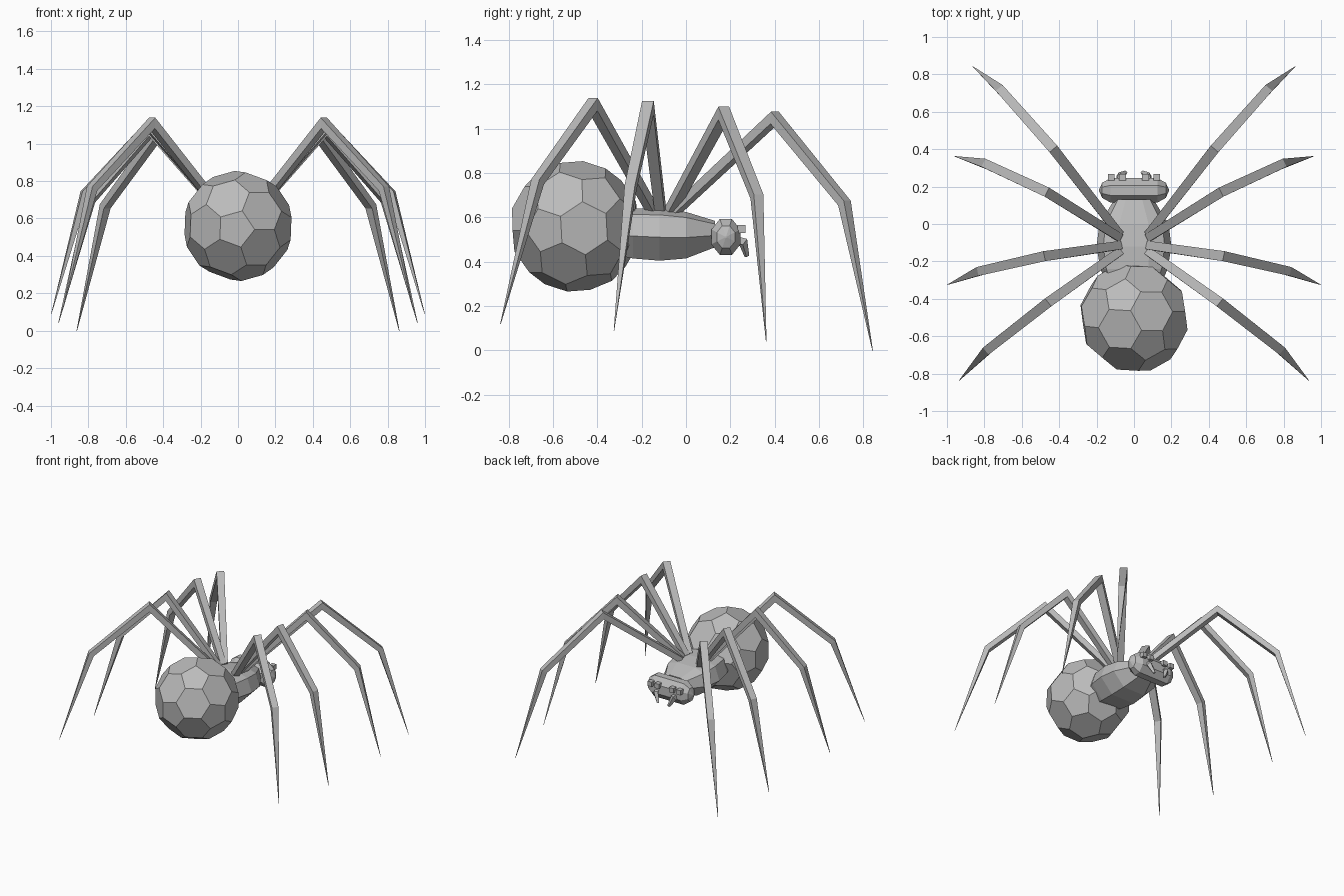
import bpy, bmesh, math
from mathutils import Vector, Matrix

if "Cube" in bpy.data.objects:
    bpy.data.objects.remove(bpy.data.objects["Cube"])

GREY = bpy.data.materials.new("body_grey")
GREY.diffuse_color = (0.5, 0.5, 0.5, 1)
GREY.use_nodes = True
GREY.node_tree.nodes["Principled BSDF"].inputs["Base Color"].default_value = GREY.diffuse_color


def finish(name, bm):
    bmesh.ops.recalc_face_normals(bm, faces=bm.faces)
    me = bpy.data.meshes.new(name)
    bm.to_mesh(me)
    bm.free()
    me.materials.append(GREY)
    ob = bpy.data.objects.new(name, me)
    bpy.context.collection.objects.link(ob)
    return ob


def loft(name, rings):
    """Skin a list of equal-length point rings and cap both ends."""
    bm = bmesh.new()
    rows = [[bm.verts.new(p) for p in r] for r in rings]
    n = len(rows[0])
    for a, b in zip(rows, rows[1:]):
        for i in range(n):
            j = (i + 1) % n
            bm.faces.new((a[i], a[j], b[j], b[i]))
    bm.faces.new(rows[0][::-1])
    bm.faces.new(rows[-1])
    return finish(name, bm)


def limb(name, path, widths, thick):
    """Square-section limb with mitred joints along a bent path."""
    pts = [Vector(p) for p in path]
    flat = pts[-1] - pts[0]
    side = Vector((flat.y, -flat.x, 0)).normalized()
    segs = [(b - a).normalized() for a, b in zip(pts, pts[1:])]
    rings = []
    for i, p in enumerate(pts):
        d0, d1 = segs[max(i - 1, 0)], segs[min(i, len(segs) - 1)]
        t = (d0 + d1).normalized()
        up = side.cross(t).normalized() / max(t.dot(d1), 0.3)
        s, u = side * widths[i] / 2, up * thick[i] / 2
        rings.append([p + s + u, p - s + u, p - s - u, p + s - u])
    return loft(name, rings)


def frame(a, f):
    a = a.normalized()
    c = a.cross(f).normalized()
    return Matrix((a, c.cross(a), c)).transposed()


# Abdomen: football-style polyhedron, cut from an icosahedron
ico = bmesh.new()
bmesh.ops.create_icosphere(ico, subdivisions=1, radius=0.342)
ico.verts.ensure_lookup_table()
v0 = ico.verts[0]
source = frame(v0.co, v0.link_faces[0].calc_center_median())
a0, a1 = math.radians(-29), math.radians(8.4)
target = frame(Vector((math.cos(a0), math.sin(a0), -0.06)),
               Vector((math.cos(a1), math.sin(a1), -0.03)))
turn = target @ source.transposed()
ball = bmesh.new()
for e in ico.edges:
    p, q = (v.co for v in e.verts)
    for k in (1 / 3, 2 / 3):
        ball.verts.new(turn @ p.lerp(q, k) + Vector((0, -0.5, 0.56)))
ico.free()
bmesh.ops.convex_hull(ball, input=ball.verts)
bmesh.ops.dissolve_limit(ball, angle_limit=0.03, verts=ball.verts, edges=ball.edges)
finish("abdomen", ball)

# Thorax: eight-sided tapering body (y, half width, bottom, top)
section = [(0.42, 1), (0.82, 0.88), (1, 0.45), (0.5, 0)]
section += [(-u, h) for u, h in reversed(section)]
stations = [(-0.31, 0.15, 0.43, 0.63), (-0.24, 0.18, 0.415, 0.64),
            (-0.12, 0.2, 0.405, 0.64), (0.0, 0.185, 0.415, 0.625),
            (0.13, 0.105, 0.465, 0.585)]
loft("thorax", [[(u * w, y, lo + h * (hi - lo)) for u, h in section]
                for y, w, lo, hi in stations])

# Head: wide faceted barrel across x with pointed ends
loft("head", [[(x, 0.18 + 0.071 * r * math.cos(a), 0.512 + 0.088 * r * math.sin(a))
               for a in (math.radians(22.5 + 45 * k) for k in range(8))]
              for x, r in ((-0.187, 0.05), (-0.17, 0.62), (-0.125, 1),
                           (0.125, 1), (0.17, 0.62), (0.187, 0.05))])

# Eyes: row of four small blocks on the upper front of the head
for i, x in enumerate((-0.122, -0.062, 0.062, 0.122)):
    bm = bmesh.new()
    bmesh.ops.create_cube(bm, size=0.036, matrix=Matrix.Translation((x, 0.25, 0.548)))
    finish(f"eye_{i + 1}", bm)

# Legs: root, knee, ankle, tip on the +x side, mirrored to -x
legs = {
    "rear_leg": [(0.08, -0.15, 0.63), (0.46, -0.42, 1.11), (0.78, -0.67, 0.76), (0.935, -0.837, 0.12)],
    "mid_rear_leg": [(0.08, -0.115, 0.63), (0.48, -0.172, 1.095), (0.82, -0.25, 0.735), (0.998, -0.325, 0.09)],
    "mid_front_leg": [(0.08, -0.07, 0.63), (0.465, 0.17, 1.07), (0.79, 0.32, 0.695), (0.96, 0.362, 0.04)],
    "front_leg": [(0.08, -0.05, 0.63), (0.43, 0.4, 1.05), (0.71, 0.715, 0.665), (0.862, 0.842, 0.0)],
}
for sx, tag in ((1, "right"), (-1, "left")):
    for name, path in legs.items():
        limb(f"{name}_{tag}", [(sx * x, y, z) for x, y, z in path],
             (0.045, 0.054, 0.048, 0.002), (0.04, 0.042, 0.038, 0.002))
    # Fangs: short bent claws under the eyes
    limb(f"fang_{tag}", [(sx * 0.08, 0.22, 0.5), (sx * 0.075, 0.258, 0.49),
                         (sx * 0.045, 0.275, 0.425)],
         (0.03, 0.03, 0.016), (0.03, 0.03, 0.016))
